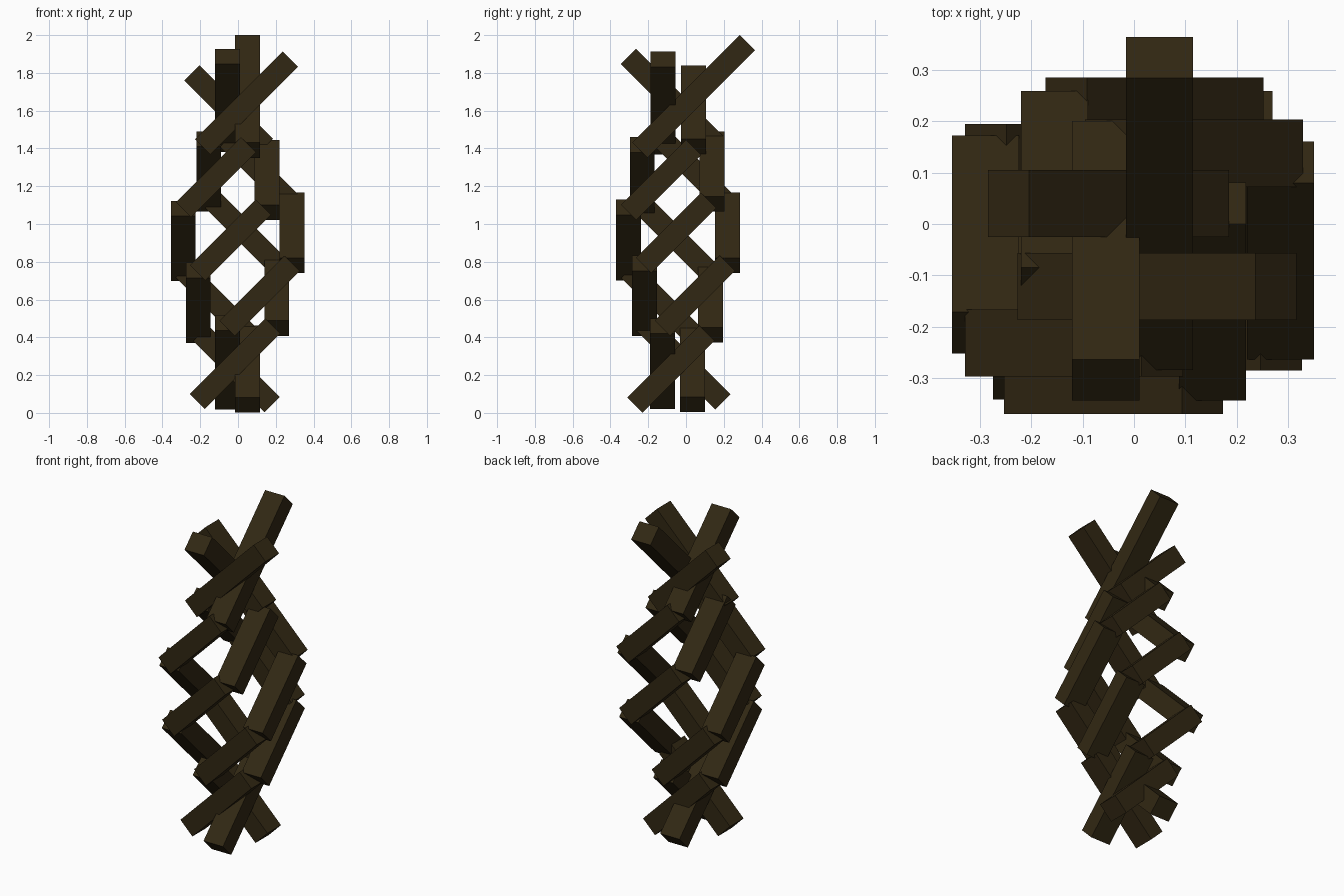
import bpy, math
from mathutils import Matrix

cube = bpy.data.objects.get("Cube")
if cube:
    bpy.data.objects.remove(cube, do_unlink=True)

# Single dark wood colour
wood = bpy.data.materials.new("dark_brown_wood")
wood.use_nodes = True
col = (0.031, 0.0205, 0.0065, 1)
wood.diffuse_color = col
bsdf = wood.node_tree.nodes["Principled BSDF"]
bsdf.inputs["Base Color"].default_value = col
bsdf.inputs["Roughness"].default_value = 0.9

THICK = 0.114   # beam size across its tilt
DEPTH = 0.131   # beam size away from the centre axis


def beam(name, turn, dist, along, z, span):
    """Square beam tilted 45 degrees on one side of the stack; span = its height."""
    bpy.ops.mesh.primitive_cube_add(size=1)
    ob = bpy.context.object
    ob.name = name
    length = span * math.sqrt(2) - THICK
    ob.matrix_world = (Matrix.Rotation(turn, 4, 'Z')
                       @ Matrix.Translation((along, -dist, z))
                       @ Matrix.Rotation(math.radians(-45), 4, 'Y')
                       @ Matrix.Diagonal((length, DEPTH, THICK, 1)))
    ob.data.materials.append(wood)


# Each side, bottom to top: distance from axis, shift along side, centre height, span
sides = {
    "front": [(.125, -.016, .26, .48), (.22, .115, .62, .425), (.305, -.04, .915, .428),
              (.232, -.117, 1.247, .425), (.122, .045, 1.64, .545)],
    "left": [(.05, -.08, .232, .462), (.205, .047, .62, .425), (.286, -.052, .953, .425),
             (.153, -.132, 1.233, .425), (.05, .04, 1.675, .65)],
    "back": [(.035, .008, .232, .457), (.13, .117, .585, .425), (.22, -.04, .953, .425),
             (.138, -.117, 1.278, .425), (.04, .05, 1.605, .47)],
    "right": [(.055, .015, .268, .5), (.21, .13, .583, .425), (.29, .04, .91, .425),
              (.155, -.047, 1.278, .425), (.055, .072, 1.655, .545)],
}
for i, (side, rows) in enumerate(sides.items()):
    for level, row in enumerate(rows, 1):
        beam(f"{side}_beam_{level}", i * math.pi / 2, *row)
